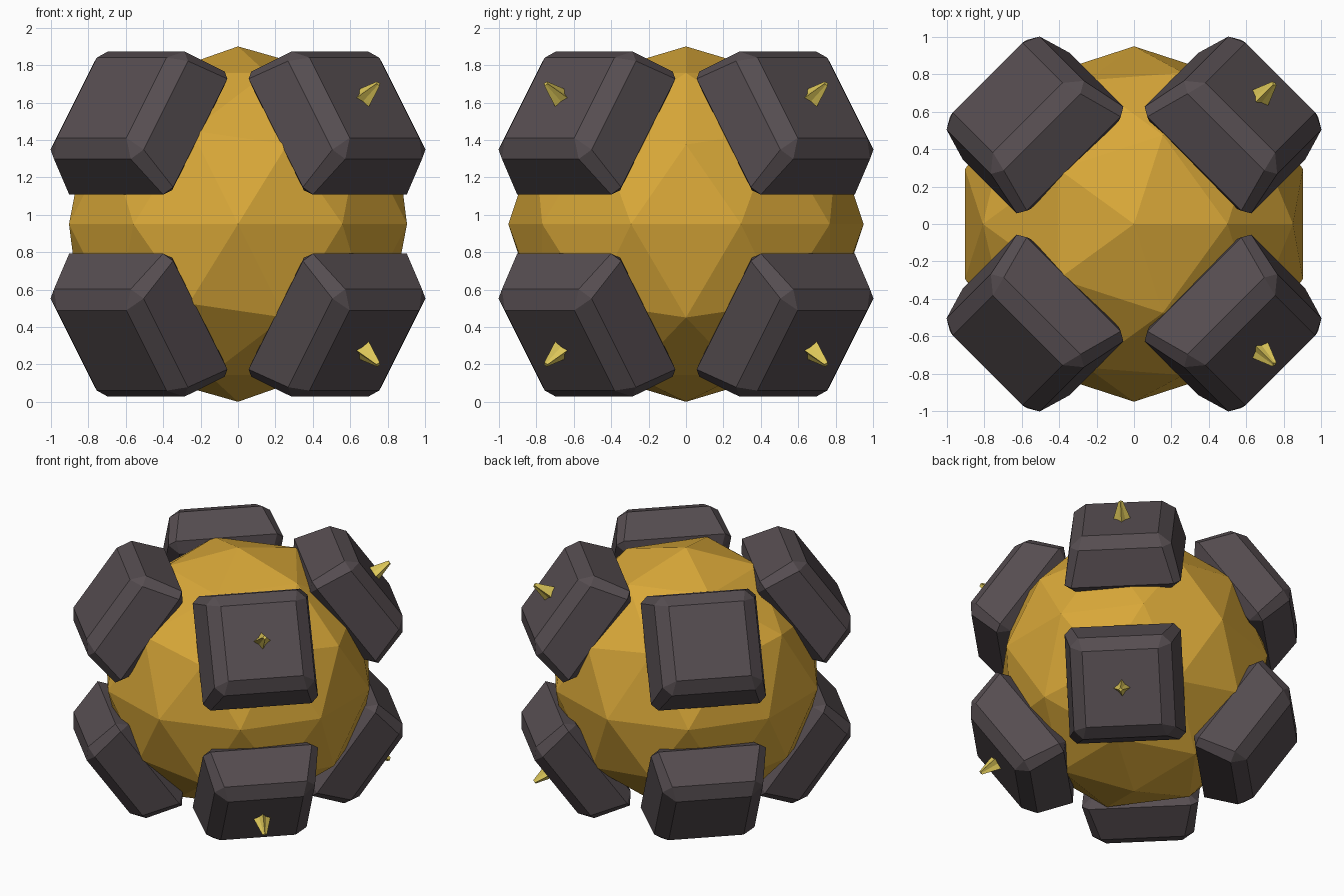
import bpy, bmesh
from math import cos, sin, pi
from itertools import product
from mathutils import Matrix, Vector

cube = bpy.data.objects.get("Cube")
if cube:
    bpy.data.objects.remove(cube, do_unlink=True)

CENTRE = Vector((0, 0, 0.95))


def material(name, rgb):
    mat = bpy.data.materials.new(name)
    mat.use_nodes = True
    mat.diffuse_color = (*rgb, 1)
    mat.node_tree.nodes["Principled BSDF"].inputs["Base Color"].default_value = (*rgb, 1)
    return mat


def finish(bm, name, mat):
    bmesh.ops.recalc_face_normals(bm, faces=bm.faces)
    mesh = bpy.data.meshes.new(name)
    bm.to_mesh(mesh)
    bm.free()
    mesh.materials.append(mat)
    return mesh


def place(name, mesh, matrix):
    obj = bpy.data.objects.new(name, mesh)
    obj.matrix_world = matrix
    bpy.context.collection.objects.link(obj)


gold = material("gold", (0.69, 0.39, 0.04))
charcoal = material("charcoal", (0.092, 0.074, 0.081))
brass = material("pale brass", (0.72, 0.57, 0.10))

# Faceted core
bm = bmesh.new()
bmesh.ops.create_icosphere(bm, subdivisions=2, radius=0.95)
place("core", finish(bm, "core", gold), Matrix.Translation(CENTRE))

# Tapered, chamfered block: (distance from centre, half width, half width less chamfer)
bm = bmesh.new()
for c, p, q in ((0.78, 0.33, 0.33), (0.843, 0.403, 0.355), (1.10, 0.352, 0.29), (1.17, 0.263, 0.263)):
    corners = {(sx * a, sy * b) for sx, sy in product((-1, 1), repeat=2) for a, b in ((p, q), (q, p))}
    for x, y in sorted(corners):
        bm.verts.new((x, y, c))
bmesh.ops.convex_hull(bm, input=bm.verts)
bmesh.ops.dissolve_limit(bm, angle_limit=0.02, verts=bm.verts, edges=bm.edges)
block = finish(bm, "block", charcoal)

# Four-ribbed blunt spike
bm = bmesh.new()
rings = []
for c, size in ((1.16, 1.0), (1.30, 0.25)):
    radii = [size * (0.036 if i % 2 else 0.062) for i in range(8)]
    rings.append([bm.verts.new((r * cos(i * pi / 4), r * sin(i * pi / 4), c)) for i, r in enumerate(radii)])
low, high = rings
for i in range(8):
    j = (i + 1) % 8
    bm.faces.new((low[i], low[j], high[j], high[i]))
bm.faces.new(high)
bm.faces.new(low[::-1])
spike = finish(bm, "spike", brass)

# Blocks on all eight diagonals, spikes on the left side only
for sx, sy, sz in product((-1, 1), repeat=3):
    out = Vector((sx, sy, sz)).normalized()
    across = Vector((0, 0, 1)).cross(out).normalized()
    up = out.cross(across)
    turn = Matrix((across, up, out)).transposed().to_4x4()
    matrix = Matrix.Translation(CENTRE) @ turn
    label = "_".join(("left" if sx > 0 else "right", "back" if sy > 0 else "front",
                      "upper" if sz > 0 else "lower"))
    place(label + "_block", block, matrix)
    if sx > 0:
        place(label + "_spike", spike, matrix)
